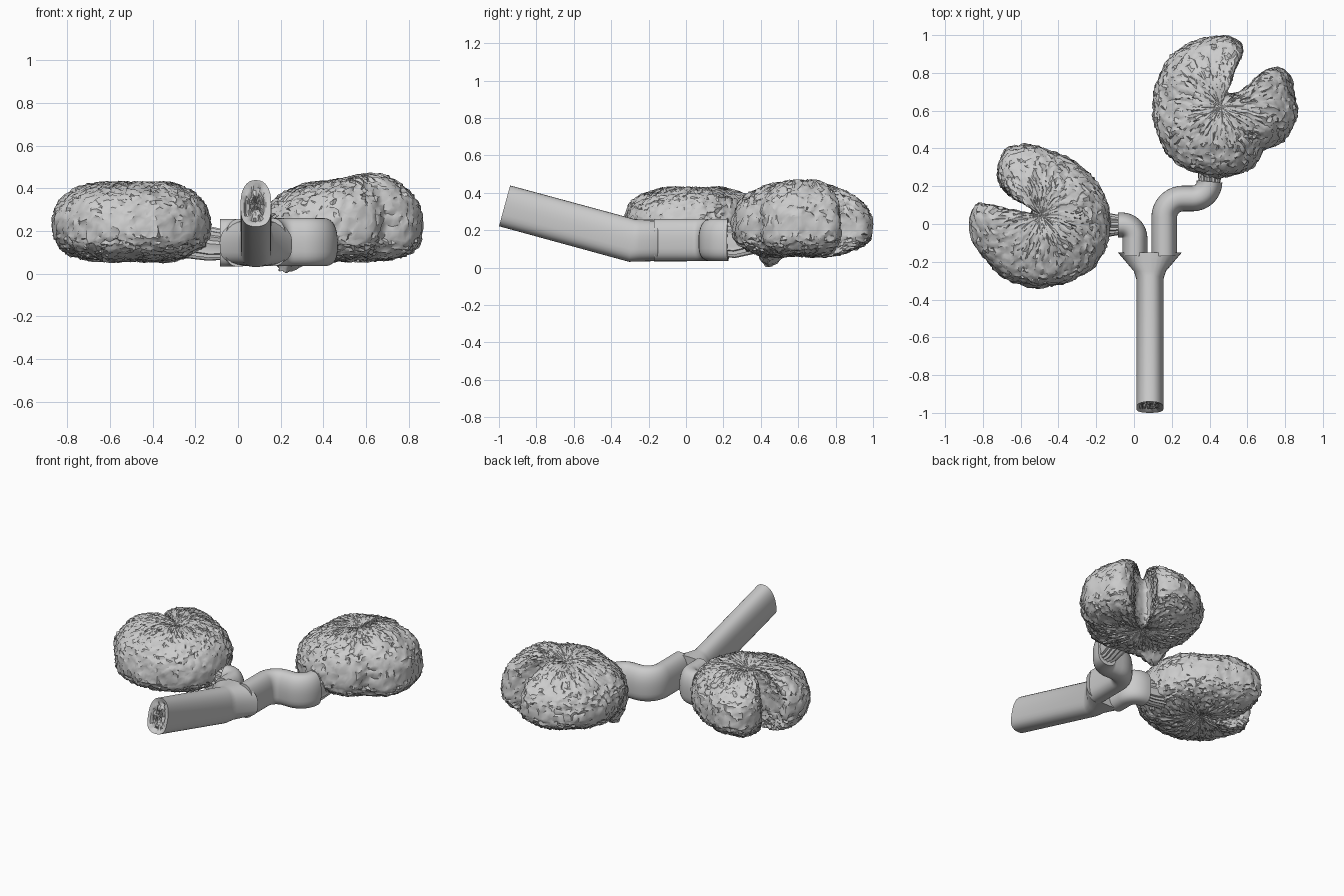
import bpy, bmesh, math, random
from mathutils import Vector, noise

if "Cube" in bpy.data.objects:
    bpy.data.objects.remove(bpy.data.objects["Cube"])

random.seed(4)
UP = Vector((0, 0, 1))


def finish(bm, name, angle=40):
    bmesh.ops.recalc_face_normals(bm, faces=bm.faces)
    me = bpy.data.meshes.new(name)
    bm.to_mesh(me)
    bm.free()
    ob = bpy.data.objects.new(name, me)
    bpy.context.collection.objects.link(ob)
    bpy.ops.object.select_all(action='DESELECT')
    ob.select_set(True)
    bpy.context.view_layer.objects.active = ob
    bpy.ops.object.shade_smooth_by_angle(angle=math.radians(angle))
    return ob


def section(n=32, flute=0.0):
    """Rounded section with a flattened underside, half size 1."""
    pts = []
    for i in range(n):
        a = 2 * math.pi * i / n
        c, s = math.cos(a), math.sin(a)
        p = 0.92 if s > 0 else 0.55
        k = 1 - flute * (i % 2)
        pts.append((k * math.copysign(abs(c) ** 0.85, c), k * math.copysign(abs(s) ** p, s)))
    return pts


def loft(name, stations, flute=0.0, hollow_start=False):
    """Sweep the section along stations of (centre, half width, half height)."""
    bm = bmesh.new()
    cs = [Vector(s[0]) for s in stations]
    prof = section(flute=flute)
    n = len(prof)
    rings = []
    for i, (_, w, h) in enumerate(stations):
        t = Vector()
        if i > 0:
            t += (cs[i] - cs[i - 1]).normalized()
        if i < len(cs) - 1:
            t += (cs[i + 1] - cs[i]).normalized()
        t.normalize()
        side = t.cross(UP).normalized()
        up = side.cross(t)
        rings.append([bm.verts.new(cs[i] + side * (u * w) + up * (v * h)) for u, v in prof])
    for a, b in zip(rings, rings[1:]):
        for k in range(n):
            bm.faces.new((a[k], a[(k + 1) % n], b[(k + 1) % n], b[k]))
    bm.faces.new(rings[-1])
    start = bm.faces.new(rings[0])
    if hollow_start:
        # thin rim around a rough pith
        bmesh.ops.recalc_face_normals(bm, faces=bm.faces)
        bmesh.ops.inset_region(bm, faces=[start], thickness=0.016, depth=-0.006)
        mid = sum((v.co for v in start.verts), Vector()) / n
        axis = (cs[1] - cs[0]).normalized()
        edge = list(start.verts)
        bm.faces.remove(start)
        rim = [v.co.copy() for v in edge]
        for f in (0.85, 0.7, 0.55, 0.4, 0.25, 0.1):
            ring = [bm.verts.new(mid + (co - mid) * f + axis * random.uniform(-0.004, 0.022))
                    for co in rim]
            for k in range(n):
                bm.faces.new((edge[k], edge[(k + 1) % n], ring[(k + 1) % n], ring[k]))
            edge = ring
        bm.faces.new(edge)
    return finish(bm, name)


def arc(cx, cy, r, a0, a1, n=9):
    return [(cx + r * math.cos(math.radians(a0 + (a1 - a0) * i / n)),
             cy + r * math.sin(math.radians(a0 + (a1 - a0) * i / n))) for i in range(n + 1)]


def smooth_closed(points, count):
    """Closed Catmull-Rom curve resampled to even spacing."""
    p = [Vector(q) for q in points]
    n = len(p)
    fine = []
    for i in range(n):
        a, b, c, d = p[i - 1], p[i], p[(i + 1) % n], p[(i + 2) % n]
        for k in range(12):
            t = k / 12
            fine.append(0.5 * (2 * b + (c - a) * t + (2 * a - 5 * b + 4 * c - d) * t * t
                               + (3 * b - a - 3 * c + d) * t ** 3))
    fine.append(fine[0])
    total = sum((b - a).length for a, b in zip(fine, fine[1:]))
    out, step, run = [], total / count, 0.0
    for a, b in zip(fine, fine[1:]):
        seg = (b - a).length
        while len(out) < count and len(out) * step <= run + seg:
            out.append(a.lerp(b, (len(out) * step - run) / max(seg, 1e-9)))
        run += seg
    return out


def head(name, pole, outline, top, bottom, nt=160, nr=54, mid=0.22):
    """Rough rounded lobe built as rings about a vertical pole, with a side notch."""
    pole = Vector(pole)
    rim = smooth_closed(outline, nt)

    def point(j, edge):
        phi = math.pi / 2 - math.pi * j / nr
        s = max(math.cos(phi), 0) ** 0.75
        t = abs(math.sin(phi)) ** (0.85 if phi > 0 else 0.65)
        x, y = pole.lerp(edge, s)
        dent = 0.03 * math.exp(-((Vector((x, y)) - pole).length / 0.07) ** 2)
        if phi > 0:
            z = mid + t * (top(x, y) - dent - mid)
        else:
            z = mid - t * (mid - bottom(x, y) - dent)
        p = Vector((x, y, z))
        amount = min(1, (edge - pole).length * s * 6)
        p += noise.noise_vector(p * 8) * 0.012 * amount
        p += Vector([random.uniform(-1, 1) for _ in range(3)]) * 0.0075 * amount
        return p

    bm = bmesh.new()
    rings = [[bm.verts.new(point(j, e)) for e in rim] for j in range(1, nr)]
    north, south = bm.verts.new(point(0, pole)), bm.verts.new(point(nr, pole))
    for a, b in zip(rings, rings[1:]):
        for i in range(nt):
            bm.faces.new((a[i], a[(i + 1) % nt], b[(i + 1) % nt], b[i]))
    for i in range(nt):
        k = (i + 1) % nt
        bm.faces.new((north, rings[0][i], rings[0][k]))
        bm.faces.new((south, rings[-1][k], rings[-1][i]))
    return finish(bm, name, 40)


# main stem, rising to the front, flaring into the fork
loft("main_stem", [((0.084, -0.97, 0.33), 0.072, 0.113), ((0.084, -0.29, 0.145), 0.072, 0.115),
                   ((0.084, -0.25, 0.145), 0.085, 0.113), ((0.084, -0.15, 0.145), 0.17, 0.11)],
     hollow_start=True)

# branches
right_path = [(0.16, -0.17)] + arc(0.26, 0.035, 0.1, 180, 90) + arc(0.31, 0.225, 0.09, -90, 0)
left_path = [(0.005, -0.17)] + arc(-0.065, -0.075, 0.07, 0, 90) + [(-0.085, -0.005)]
loft("right_branch", [((x, y, 0.148), 0.068, 0.113) for x, y in right_path])
loft("left_branch", [((x, y, 0.145), 0.066, 0.112) for x, y in left_path])

# fluted necks under the heads
loft("right_neck", [((0.40, 0.19, 0.15), 0.05, 0.09), ((0.40, 0.25, 0.15), 0.062, 0.10),
                    ((0.41, 0.34, 0.17), 0.07, 0.10)], flute=0.12)
loft("left_neck", [((-0.06, -0.005, 0.135), 0.05, 0.07), ((-0.13, -0.005, 0.14), 0.062, 0.08),
                   ((-0.22, 0.0, 0.16), 0.07, 0.09)], flute=0.12)

# heads, outlined from above
head("left_head", (-0.49, 0.045),
     [(-0.84, 0.10), (-0.79, 0.105), (-0.72, 0.075), (-0.62, 0.06), (-0.54, 0.06),
      (-0.57, 0.11), (-0.65, 0.155), (-0.71, 0.21), (-0.725, 0.28), (-0.70, 0.37), (-0.65, 0.41),
      (-0.55, 0.42), (-0.42, 0.38), (-0.32, 0.33), (-0.20, 0.22), (-0.13, 0.08), (-0.13, -0.05),
      (-0.18, -0.18), (-0.27, -0.27), (-0.40, -0.32), (-0.52, -0.335), (-0.65, -0.30),
      (-0.76, -0.22), (-0.84, -0.10), (-0.87, 0.02)],
     lambda x, y: 0.435, lambda x, y: 0.055)
head("right_head", (0.46, 0.62),
     [(0.48, 0.70), (0.53, 0.69), (0.60, 0.72), (0.66, 0.78), (0.74, 0.83), (0.81, 0.80),
      (0.85, 0.69), (0.865, 0.59), (0.83, 0.49), (0.77, 0.425), (0.69, 0.39), (0.65, 0.33),
      (0.58, 0.275), (0.46, 0.245), (0.35, 0.265), (0.22, 0.33), (0.13, 0.46), (0.105, 0.62),
      (0.13, 0.78), (0.20, 0.89), (0.32, 0.97), (0.45, 0.995), (0.53, 0.98), (0.57, 0.93),
      (0.55, 0.86), (0.505, 0.77)],
     lambda x, y: 0.45 + 0.16 * min(x - 0.46, 0.2) - 0.12 * max(0, y - 0.75),
     lambda x, y: 0.055 + 0.08 * max(0, y - 0.75) - 0.06 * max(0, x - 0.6)
     - 0.125 * math.exp(-((x - 0.20) ** 2 + (y - 0.43) ** 2) / 0.006))
